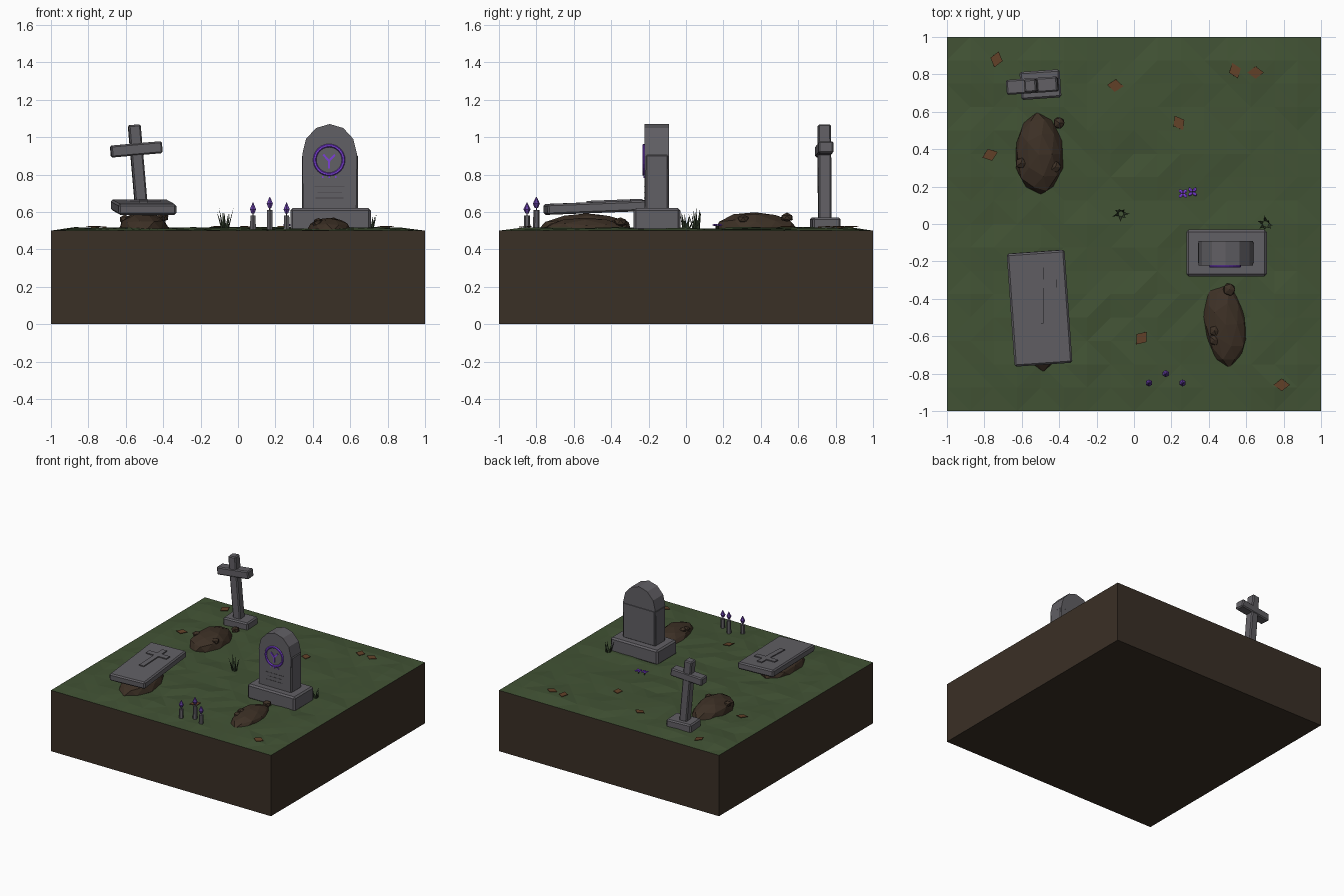
import bpy, bmesh, math, random
from mathutils import Matrix, Vector

if "Cube" in bpy.data.objects:
    bpy.data.objects.remove(bpy.data.objects["Cube"])

random.seed(7)


def colour(name, r, g, b):
    m = bpy.data.materials.new(name)
    m.diffuse_color = (r, g, b, 1)
    m.use_nodes = True
    m.node_tree.nodes["Principled BSDF"].inputs["Base Color"].default_value = m.diffuse_color
    return m


SOIL = colour("dark soil", 0.042, 0.029, 0.019)
GRASS = colour("grass green", 0.054, 0.086, 0.035)
STONE = colour("grey stone", 0.12, 0.115, 0.128)
ENGRAVED = colour("engraved grey", 0.06, 0.057, 0.065)
MOUND = colour("mound brown", 0.047, 0.03, 0.019)
PURPLE = colour("bright purple", 0.2, 0.05, 0.68)
FLAME = colour("flame purple", 0.13, 0.05, 0.36)
LEAF = colour("dry leaf", 0.125, 0.054, 0.022)
BLADE = colour("blade green", 0.032, 0.05, 0.025)


def finish(name, bm, mat, matrix=None):
    if matrix is not None:
        bm.transform(matrix)
    me = bpy.data.meshes.new(name)
    bm.to_mesh(me)
    bm.free()
    me.materials.append(mat)
    ob = bpy.data.objects.new(name, me)
    bpy.context.collection.objects.link(ob)
    return ob


def place(loc, rx=0, ry=0, rz=0):
    return (Matrix.Translation(loc) @ Matrix.Rotation(math.radians(rz), 4, 'Z')
            @ Matrix.Rotation(math.radians(rx), 4, 'X') @ Matrix.Rotation(math.radians(ry), 4, 'Y'))


def box(name, centre, size, mat, frame=None, bevel=0.0):
    bm = bmesh.new()
    bmesh.ops.create_cube(bm, size=1)
    bm.transform(Matrix.Translation(centre) @ Matrix.Diagonal((*size, 1)))
    if bevel:
        bmesh.ops.bevel(bm, geom=bm.edges[:], offset=bevel, segments=1, affect='EDGES')
    return finish(name, bm, mat, frame)


def cone(name, loc, r1, r2, h, sides, mat):
    bm = bmesh.new()
    bmesh.ops.create_cone(bm, cap_ends=True, segments=sides, radius1=r1, radius2=r2, depth=h)
    return finish(name, bm, mat, Matrix.Translation((loc[0], loc[1], loc[2] + h / 2)))


def lump(name, loc, radii, mat, subdiv, jitter, rz=0):
    bm = bmesh.new()
    bmesh.ops.create_icosphere(bm, subdivisions=subdiv, radius=1)
    for v in bm.verts:
        v.co *= 1 + random.uniform(-jitter, jitter)
        v.co.z = max(v.co.z, -0.8)
    bm.transform(Matrix.Diagonal((*radii, 1)))
    return finish(name, bm, mat, place(loc, rz=rz))


# Soil block, open where the turf closes it
bm = bmesh.new()
bmesh.ops.create_cube(bm, size=1)
bm.transform(Matrix.Translation((0, 0, 0.25)) @ Matrix.Diagonal((2, 2, 0.5, 1)))
bmesh.ops.delete(bm, geom=[f for f in bm.faces if f.normal.z > 0.5], context='FACES')
finish("soil_block", bm, SOIL)

# Uneven faceted turf
bm = bmesh.new()
bmesh.ops.create_grid(bm, x_segments=16, y_segments=16, size=1)
for v in bm.verts:
    edge = max(abs(v.co.x), abs(v.co.y)) > 0.99
    v.co.z = 0.5 if edge else random.uniform(0.502, 0.519)
bmesh.ops.triangulate(bm, faces=bm.faces[:])
finish("turf", bm, GRASS)

# Arched headstone
box("headstone_base", (0.495, -0.155, 0.56), (0.43, 0.25, 0.12), STONE, bevel=0.012)
box("headstone_body", (0.492, -0.155, 0.76), (0.30, 0.13, 0.30), STONE, bevel=0.012)
bm = bmesh.new()
arch = [(0.146 * math.cos(math.radians(a)), 0.16 * math.sin(math.radians(a))) for a in range(0, 181, 30)]
arch = [(0.142, -0.29)] + arch + [(-0.142, -0.29)]
face = bm.faces.new([bm.verts.new((0.49 + x, -0.222, 0.91 + z)) for x, z in arch])
new = bmesh.ops.extrude_face_region(bm, geom=[face])["geom"]
bmesh.ops.translate(bm, verts=[g for g in new if isinstance(g, bmesh.types.BMVert)], vec=(0, 0.13, 0))
bmesh.ops.recalc_face_normals(bm, faces=bm.faces[:])
finish("headstone_arch", bm, STONE)

# Glowing ring and forked branch mark on the headstone
bpy.ops.mesh.primitive_torus_add(major_segments=24, minor_segments=6, major_radius=0.077,
                                 minor_radius=0.009, location=(0.487, -0.226, 0.878),
                                 rotation=(math.pi / 2, 0, 0))
ring = bpy.context.object
ring.name = "glowing_ring"
ring.data.materials.append(PURPLE)
for i, (x, z, length, tilt) in enumerate([(0, -0.022, 0.05, 0), (-0.016, 0.012, 0.045, -42),
                                          (0.016, 0.012, 0.045, 42)]):
    box(f"branch_mark_{i}", (0, 0, 0), (0.011, 0.009, length), PURPLE,
        place((0.487 + x, -0.225, 0.878 + z), ry=tilt))
for x in (0.452, 0.487, 0.522):
    box("glow_drip", (x, -0.223, 0.787), (0.008, 0.006, 0.009), PURPLE)
for i, w in enumerate((0.16, 0.13, 0.15)):
    box("engraved_line", (0.49, -0.222, 0.735 - 0.03 * i), (w, 0.003, 0.004), ENGRAVED)

# Leaning cross on a plinth
box("cross_plinth", (0, 0, 0), (0.215, 0.15, 0.07), STONE, place((-0.50, 0.745, 0.535), rz=4), 0.01)
lean = place((-0.51, 0.742, 0.55), ry=-5, rz=4)
box("cross_post", (0, 0, 0.258), (0.066, 0.07, 0.52), STONE, lean, 0.008)
box("cross_arm", (0, 0, 0.386), (0.275, 0.08, 0.064), STONE, lean, 0.008)

# Tilted grave slab with a raised cross
tilt = place((-0.505, -0.45, 0.625), rx=2.2, rz=4)
box("grave_slab", (0, 0, 0), (0.31, 0.605, 0.058), STONE, tilt, 0.01)
flat = place((-0.505, -0.45, 0.625), rx=2.2)
box("slab_cross_stem", (0, 0.07, 0.03), (0.042, 0.30, 0.014), STONE, flat)
box("slab_cross_arm", (0, 0.132, 0.03), (0.185, 0.045, 0.0135), STONE, flat)

# Earth mounds with loose clods
lump("slab_mound", (-0.505, -0.53, 0.505), (0.135, 0.25, 0.09), MOUND, 2, 0.06, 4)
lump("cross_mound", (-0.51, 0.37, 0.505), (0.13, 0.222, 0.093), MOUND, 2, 0.06, 2)
lump("headstone_mound", (0.49, -0.54, 0.50), (0.118, 0.225, 0.068), MOUND, 2, 0.07, 5)
for x, y, z, r in [(-0.40, 0.54, 0.57, 0.034), (-0.605, 0.325, 0.56, 0.033), (-0.42, 0.305, 0.56, 0.033),
                   (0.51, -0.35, 0.545, 0.036), (0.43, -0.57, 0.545, 0.03), (0.43, -0.62, 0.535, 0.032)]:
    lump("earth_clod", (x, y, z), (r, r, r * 0.8), MOUND, 1, 0.1)

# Candles with purple flames
for x, y, h in [(0.08, -0.85, 0.075), (0.17, -0.80, 0.105), (0.26, -0.85, 0.075)]:
    cone("candle", (x, y, 0.505), 0.018, 0.016, h, 6, STONE)
    z = 0.505 + h
    cone("candle_wick", (x, y, z), 0.003, 0.003, 0.025, 4, ENGRAVED)
    cone("flame_lower", (x, y, z + 0.012), 0.009, 0.019, 0.022, 6, FLAME)
    cone("flame_upper", (x, y, z + 0.034), 0.019, 0.002, 0.036, 6, FLAME)

# Small purple flowers
for x, y in [(0.262, 0.163), (0.313, 0.172)]:
    cone("flower_stem", (x, y, 0.505), 0.004, 0.004, 0.022, 4, BLADE)
    for a in range(45, 360, 90):
        dx, dy = math.cos(math.radians(a)), math.sin(math.radians(a))
        lump("flower_petal", (x + dx * 0.016, y + dy * 0.016, 0.53), (0.015, 0.010, 0.006), PURPLE, 1, 0, a)

# Grass tufts made of bent triangular blades
for x, y, h in [(-0.07, 0.055, 0.12), (0.705, 0.0, 0.10)]:
    bm = bmesh.new()
    for i in range(7):
        a = i * math.tau / 7 + random.uniform(-0.2, 0.2)
        out = Vector((math.cos(a), math.sin(a), 0))
        side = Vector((-out.y, out.x, 0)) * 0.010
        root = Vector((x, y, 0.505)) + out * 0.012
        tip = root + out * random.uniform(0.01, 0.04) + Vector((0, 0, h * random.uniform(0.7, 1)))
        pts = [bm.verts.new(p) for p in (root - side, root + side, root + out * 0.008, tip)]
        for k in range(3):
            bm.faces.new((pts[k], pts[(k + 1) % 3], pts[3]))
    bmesh.ops.recalc_face_normals(bm, faces=bm.faces[:])
    finish("grass_tuft", bm, BLADE)

# Fallen leaves
for x, y, rz in [(-0.735, 0.88, 75), (-0.10, 0.74, -5), (0.54, 0.82, 110), (0.65, 0.81, 0),
                 (0.24, 0.54, 120), (-0.77, 0.37, 20), (0.04, -0.61, 50), (0.79, -0.86, 0)]:
    bm = bmesh.new()
    bmesh.ops.create_cone(bm, cap_ends=True, segments=4, radius1=0.044, radius2=0.044, depth=0.004)
    bm.transform(Matrix.Diagonal((1, 0.76, 1, 1)))
    finish("fallen_leaf", bm, LEAF, place((x, y, 0.521), rx=3, rz=rz))
